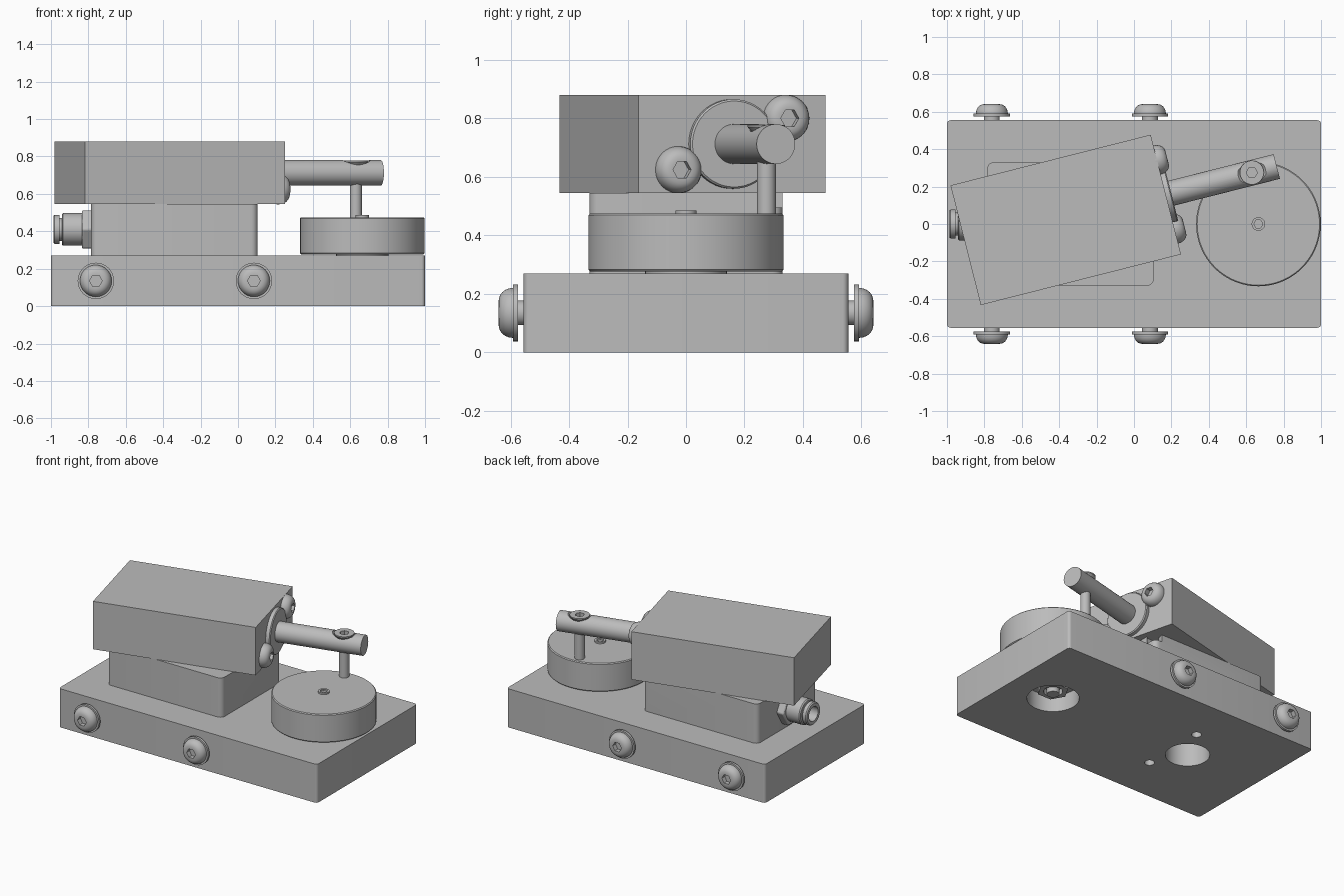
import bpy, bmesh, math
from mathutils import Vector, Matrix

if "Cube" in bpy.data.objects:
    bpy.data.objects.remove(bpy.data.objects["Cube"])

metal = bpy.data.materials.new("satin_grey")
metal.use_nodes = True
GREY = (0.5, 0.5, 0.5, 1)
metal.diffuse_color = GREY
metal.node_tree.nodes["Principled BSDF"].inputs["Base Color"].default_value = GREY


def finish(name, bm, loc=(0, 0, 0), axis=(0, 0, 1)):
    """Turn a bmesh built along z into an object whose z points along axis."""
    bmesh.ops.remove_doubles(bm, verts=bm.verts, dist=1e-5)
    bmesh.ops.recalc_face_normals(bm, faces=bm.faces)
    turn = Vector(axis).to_track_quat('Z', 'Y').to_matrix().to_4x4()
    bm.transform(Matrix.Translation(loc) @ turn)
    me = bpy.data.meshes.new(name)
    bm.to_mesh(me)
    bm.free()
    ob = bpy.data.objects.new(name, me)
    bpy.context.collection.objects.link(ob)
    me.materials.append(metal)
    smooth(ob)
    return ob


def smooth(ob):
    bpy.ops.object.select_all(action='DESELECT')
    ob.select_set(True)
    bpy.context.view_layer.objects.active = ob
    bpy.ops.object.shade_smooth_by_angle(angle=math.radians(32))


def lathe(name, profile, loc=(0, 0, 0), axis=(0, 0, 1), sides=48):
    """Spin (radius, height) points; profile runs from axis to axis or is a loop."""
    bm = bmesh.new()
    rings = []
    for k in range(sides):
        a = math.tau * k / sides
        rings.append([bm.verts.new((r * math.cos(a), r * math.sin(a), z)) for r, z in profile])
    n = len(profile)
    for k in range(sides):
        p, q = rings[k], rings[(k + 1) % sides]
        for i in range(n):
            j = (i + 1) % n
            if profile[i][0] or profile[j][0]:
                bm.faces.new((p[i], q[i], q[j], p[j]))
    return finish(name, bm, loc, axis)


def rod(name, r, start, length, axis=(0, 0, 1), sides=48):
    return lathe(name, [(0, 0), (r, 0), (r, length), (0, length)], start, axis, sides)


def prism(name, points, z0, z1):
    bm = bmesh.new()
    low = [bm.verts.new((x, y, z0)) for x, y in points]
    high = [bm.verts.new((x, y, z1)) for x, y in points]
    bm.faces.new(low)
    bm.faces.new(high)
    for i in range(len(low)):
        j = (i + 1) % len(low)
        bm.faces.new((low[i], low[j], high[j], high[i]))
    return finish(name, bm)


def block(name, size, centre, round_by=0, angle=0):
    """Box with optional rounded upright edges."""
    bm = bmesh.new()
    bmesh.ops.create_cube(bm, size=1, matrix=Matrix.Diagonal((*size, 1)))
    if round_by:
        up = [e for e in bm.edges if abs(e.verts[0].co.z - e.verts[1].co.z) > 0.01]
        bmesh.ops.bevel(bm, geom=up, offset=round_by, segments=5, profile=0.5, affect='EDGES')
    bm.transform(Matrix.Rotation(angle, 4, 'Z'))
    return finish(name, bm, centre)


def cut(ob, *cutters):
    for c in cutters:
        m = ob.modifiers.new("cut", 'BOOLEAN')
        m.operation, m.object, m.solver = 'DIFFERENCE', c, 'EXACT'
    dg = bpy.context.evaluated_depsgraph_get()
    me = bpy.data.meshes.new_from_object(ob.evaluated_get(dg))
    ob.modifiers.clear()
    ob.data = me
    for c in cutters:
        bpy.data.objects.remove(c)
    smooth(ob)


def button_screw(name, loc, axis, r, height, base=0.0):
    """Domed screw head with a hexagon socket."""
    axis, loc = Vector(axis), Vector(loc)
    dome = [(0, base - 0.01), (r, base - 0.01), (r, base + 0.004)]
    for i in range(1, 7):
        t = i / 6
        dome.append((r * (1 - 0.55 * t ** 1.8), base + 0.004 + (height - 0.004) * math.sin(t * math.pi / 2)))
    dome.append((0, base + height))
    head = lathe(name, dome, loc, axis)
    cut(head, rod("socket_cutter", r * 0.4, loc + axis * (base + height * 0.35), height, axis, 6))


# Base plate with holes in the underside
base = block("base_plate", (2, 1.11, 0.27), (0, 0, 0.135), 0.02)
WX = 0.665
cut(base,
    rod("bolt_pocket", 0.165, (WX, 0, -0.02), 0.14),
    rod("air_hole", 0.14, (-0.44, 0, -0.02), 0.27),
    *[rod("pin_hole", 0.032, (-0.32, s * 0.23, -0.02), 0.2) for s in (-1, 1)])
hub_nut = rod("axle_nut", 0.1, (WX, 0, 0.05), 0.075, sides=6)
cut(hub_nut, rod("nut_cutter", 0.06, (WX, 0, 0.03), 0.06))
rod("axle_end", 0.04, (WX, 0, 0.03), 0.09)

# Side screws with washers, both sides
for s, side in ((-1, "front"), (1, "back")):
    for x in (-0.76, 0.085):
        at, out = (x, s * 0.555, 0.135), (0, s, 0)
        rod(side + "_screw_shank", 0.042, (x, s * 0.54, 0.135), 0.04, out)
        rod(side + "_screw_washer", 0.097, (x, s * 0.575, 0.135), 0.016, out)
        button_screw(side + "_screw_head", at, out, 0.085, 0.05, 0.036)

# Valve block with port notch
valve = block("valve_block", (0.89, 0.66, 0.275), (-0.34, 0, 0.4075), 0.035)
cut(valve, prism("notch_cutter", [(-0.22, -0.35), (-0.05, -0.35), (-0.04, -0.29),
                                  (0, -0.23), (-0.09, -0.24)], 0.495, 0.6))

# Cylinder block swung about the upright axis
ANG = math.radians(14.2)
along = Vector((math.cos(ANG), math.sin(ANG), 0))
across = Vector((-math.sin(ANG), math.cos(ANG), 0))
mid = Vector((-0.365, 0.022, 0.7125))
block("cylinder_block", (1.104, 0.66, 0.335), mid, 0, ANG)
face = mid + along * 0.552
lathe("cylinder_cap", [(0, -0.02), (0.153, -0.02), (0.153, 0.024), (0.147, 0.03), (0, 0.03)], face, along)
for s in (-1, 1):
    button_screw("cap_screw", face + across * s * 0.19 + Vector((0, 0, s * 0.088)), along, 0.08, 0.055)

# Piston rod with countersunk crank screw
pin = Vector((0.63, 0.275, 0))
piston = rod("piston_rod", 0.068, face, 0.612, along)
cut(piston, lathe("sink_cutter", [(0, 0.69), (0.033, 0.69), (0.033, 0.735), (0.075, 0.775),
                                  (0.075, 0.8), (0, 0.8)], pin))
crank = lathe("crank_screw", [(0, 0.4), (0.032, 0.4), (0.032, 0.735), (0.064, 0.77),
                              (0.064, 0.778), (0, 0.778)], pin)
cut(crank, rod("socket_cutter", 0.03, (pin.x, pin.y, 0.745), 0.06, sides=6))

# Flywheel cup with two inward lobes
wheel = lathe("flywheel", [(0, 0.277), (0.327, 0.277), (0.333, 0.283), (0.333, 0.469),
                           (0.327, 0.475), (0, 0.475)], (WX, 0, 0), sides=96)
cavity = []
for k in range(120):
    a = math.tau * k / 120
    r = 0.282
    for lobe in (math.radians(96), math.radians(-79)):
        d = math.remainder(a - lobe, math.tau)
        r -= 0.068 * math.exp(-(d / 0.19) ** 2)
    cavity.append((WX + r * math.cos(a), r * math.sin(a)))
cut(wheel, prism("cavity_cutter", cavity, 0.33, 0.6))
rod("wheel_washer", 0.14, (WX, 0, 0.262), 0.03)
lathe("wheel_hub", [(0, 0.32), (0.082, 0.32), (0.082, 0.442), (0.074, 0.45), (0, 0.45)], (WX, 0, 0))
rod("axle_collar", 0.056, (WX, 0, 0.44), 0.03)
axle = rod("axle_tip", 0.036, (WX, 0, 0.44), 0.046)
cut(axle, rod("socket_cutter", 0.024, (WX, 0, 0.465), 0.05, sides=6))

# Hose fitting on the right end
port = (-0.775, 0, 0.41)
nut = rod("fitting_nut", 0.118, port, 0.06, (-1, 0, 0), 6)
mod = nut.modifiers.new("soft_edges", 'BEVEL')
mod.width, mod.segments = 0.008, 2
lathe("fitting_tube", [(0.05, 0.1), (0, 0.1), (0, 0), (0.07, 0), (0.07, 0.055), (0.087, 0.06),
                       (0.087, 0.16), (0.08, 0.167), (0.062, 0.167), (0.062, 0.18), (0.078, 0.18),
                       (0.078, 0.205), (0.072, 0.212), (0.05, 0.212)], port, (-1, 0, 0))
